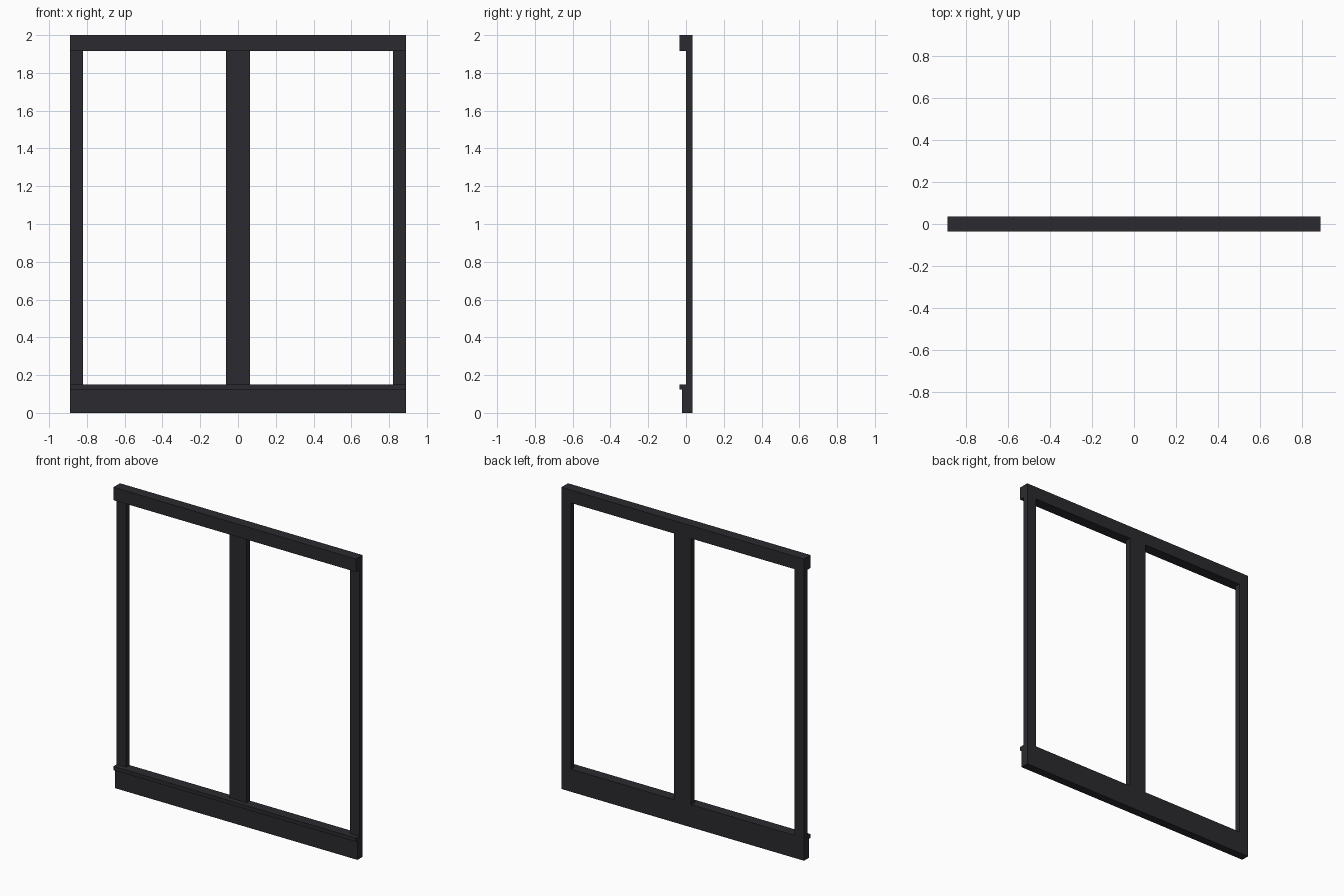
import bpy

if "Cube" in bpy.data.objects:
    bpy.data.objects.remove(bpy.data.objects["Cube"])

mat = bpy.data.materials.new("dark_paint")
mat.diffuse_color = (0.024, 0.023, 0.028, 1)
mat.use_nodes = True
mat.node_tree.nodes["Principled BSDF"].inputs["Base Color"].default_value = mat.diffuse_color


def box(name, x, y, z):
    """Box from (min, max) ranges on each axis."""
    bpy.ops.mesh.primitive_cube_add(size=1)
    ob = bpy.context.object
    ob.name = name
    ob.location = [(r[0] + r[1]) / 2 for r in (x, y, z)]
    ob.scale = [r[1] - r[0] for r in (x, y, z)]
    bpy.ops.object.transform_apply(location=True, rotation=False, scale=True)
    ob.data.materials.append(mat)
    return ob


HALF = 0.89          # half of the total width
BACK = 0.035         # shared back plane
RAIL_Z, SILL_Z = 1.915, 0.15

# Horizontal members
box("top_rail", (-HALF, HALF), (-0.035, BACK), (RAIL_Z, 2.0))
box("bottom_rail", (-HALF, HALF), (-0.02, BACK), (0, SILL_Z))
box("sill_ledge", (-HALF, HALF), (-0.035, -0.02), (0.125, SILL_Z))

# Upright members between the rails
for name, x in (("left_stile", (-HALF, -0.82)),
                ("center_post", (-0.0625, 0.0625)),
                ("right_stile", (0.82, HALF))):
    box(name, x, (0.0, BACK), (SILL_Z, RAIL_Z))
